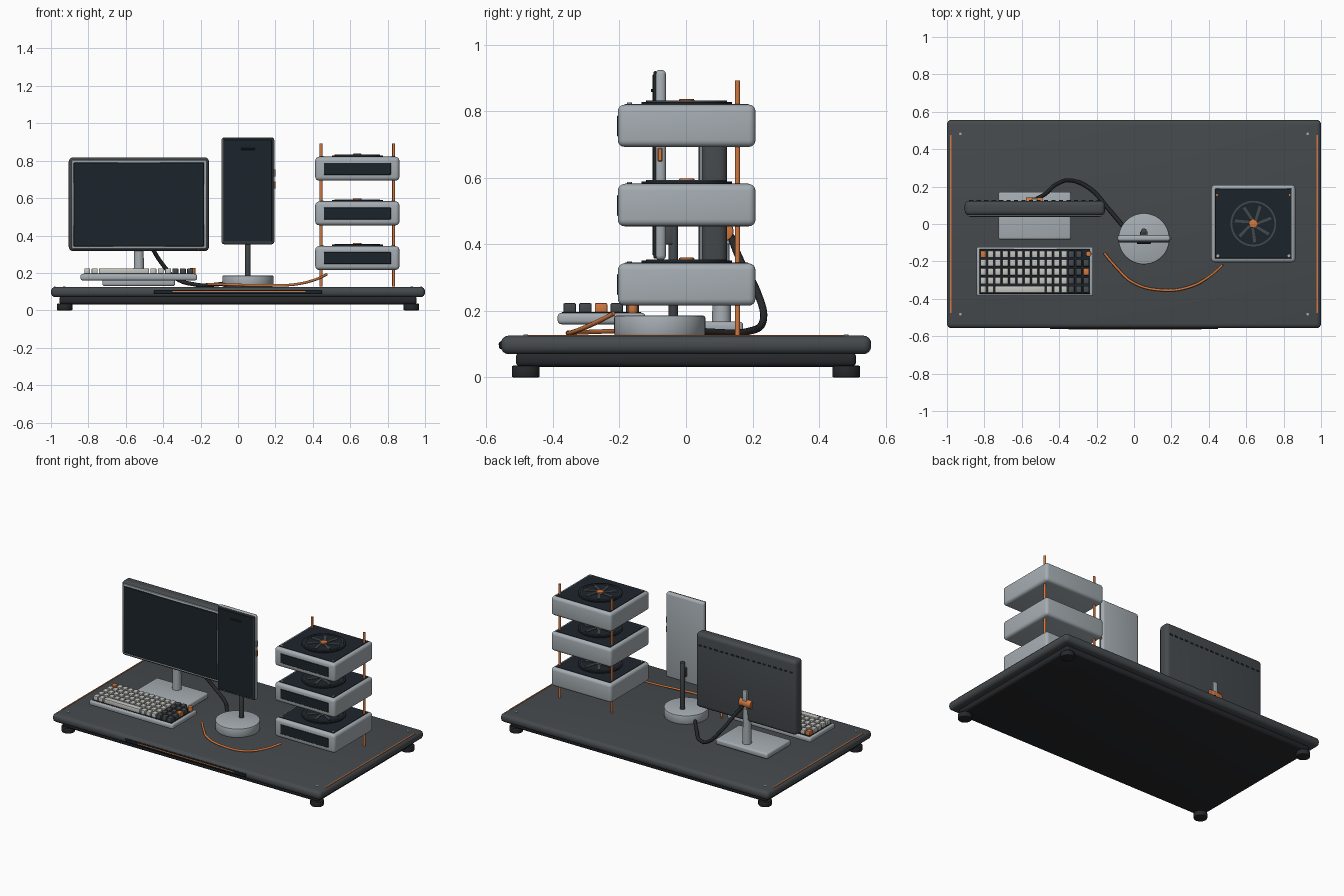
import bpy, bmesh
from math import radians, sin, cos, pi
from mathutils import Matrix, Vector

if "Cube" in bpy.data.objects:
    bpy.data.objects.remove(bpy.data.objects["Cube"])


def material(name, r, g, b):
    m = bpy.data.materials.new(name)
    m.diffuse_color = (r, g, b, 1)
    m.use_nodes = True
    m.node_tree.nodes["Principled BSDF"].inputs["Base Color"].default_value = m.diffuse_color
    return m


LIGHT = material("light_metal", .38, .42, .45)
DARK = material("charcoal", .06, .068, .074)
BLACK = material("glass_black", .012, .018, .024)
RUBBER = material("rubber", .02, .021, .024)
ORANGE = material("orange", .65, .19, .05)
CREAM = material("cream", .55, .56, .52)


def finish(name, bm, mat):
    me = bpy.data.meshes.new(name)
    bm.to_mesh(me)
    bm.free()
    for p in me.polygons:
        p.use_smooth = True
    me.set_sharp_from_angle(angle=radians(35))
    me.materials.append(mat)
    ob = bpy.data.objects.new(name, me)
    bpy.context.collection.objects.link(ob)
    return ob


def box(name, x, y, z, mat, bevel=0.0, seg=3):
    """Box from (min, max) ranges with rounded edges."""
    bm = bmesh.new()
    bmesh.ops.create_cube(bm, size=1)
    for v in bm.verts:
        v.co = Vector([r[0] if c < 0 else r[1] for r, c in zip((x, y, z), v.co)])
    if bevel:
        bmesh.ops.bevel(bm, geom=bm.edges[:], offset=bevel, segments=seg, profile=.5, affect='EDGES')
    return finish(name, bm, mat)


def cyl(name, centre, r, h, mat, r2=None, axis='Z', bevel=0.0, n=32):
    """Cylinder or cone about its centre, optional rim bevel."""
    bm = bmesh.new()
    bmesh.ops.create_cone(bm, cap_ends=True, segments=n, radius1=r, radius2=r if r2 is None else r2, depth=h)
    if bevel:
        rims = [e for e in bm.edges if abs(e.verts[0].co.z - e.verts[1].co.z) < 1e-5]
        bmesh.ops.bevel(bm, geom=rims, offset=bevel, segments=2, profile=.5, affect='EDGES')
    rot = {'Z': Matrix(), 'X': Matrix.Rotation(pi / 2, 4, 'Y'), 'Y': Matrix.Rotation(pi / 2, 4, 'X')}[axis]
    bm.transform(Matrix.Translation(centre) @ rot)
    return finish(name, bm, mat)


def ring(name, centre, r_in, r_out, h, mat, n=40):
    """Flat ring with rectangular section."""
    bm = bmesh.new()
    prof = [(r_in, 0), (r_out, 0), (r_out, h), (r_in, h)]
    loops = [[bm.verts.new((centre[0] + r * cos(2 * pi * i / n), centre[1] + r * sin(2 * pi * i / n), centre[2] + z))
              for r, z in prof] for i in range(n)]
    for i in range(n):
        a, b = loops[i], loops[(i + 1) % n]
        for j in range(4):
            k = (j + 1) % 4
            bm.faces.new((a[j], b[j], b[k], a[k]))
    bmesh.ops.recalc_face_normals(bm, faces=bm.faces[:])
    return finish(name, bm, mat)


def cable(name, pts, r, mat):
    cu = bpy.data.curves.new(name, 'CURVE')
    cu.dimensions = '3D'
    cu.bevel_depth, cu.bevel_resolution, cu.resolution_u = r, 3, 8
    cu.use_fill_caps = True
    sp = cu.splines.new('BEZIER')
    sp.bezier_points.add(len(pts) - 1)
    for bp, p in zip(sp.bezier_points, pts):
        bp.co = p
        bp.handle_left_type = bp.handle_right_type = 'AUTO'
    cu.materials.append(mat)
    ob = bpy.data.objects.new(name, cu)
    bpy.context.collection.objects.link(ob)


# Desk platform
box("desk_top", (-1, 1), (-.557, .557), (.07, .126), DARK, .024, 4)
box("desk_underplate", (-.955, .955), (-.512, .512), (.032, .075), RUBBER, .015)
box("front_slot", (-.45, .45), (-.562, -.54), (.086, .108), BLACK, .003, 1)
box("front_light_strip", (-.35, .36), (-.564, -.55), (.097, .102), ORANGE)
for sx in (-1, 1):
    box("edge_strip", (sx * .981 - .004, sx * .981 + .004), (-.475, .475), (.115, .128), ORANGE)
    for sy in (-1, 1):
        cyl("desk_foot", (sx * .927, sy * .482, .018), .042, .036, RUBBER, bevel=.005)
        cyl("desk_screw", (sx * .928, sy * .482, .126), .007, .005, LIGHT, n=12)

# Wide monitor
box("monitor_body", (-.905, -.155), (.046, .124), (.316, .818), DARK, .024, 4)
box("monitor_bezel", (-.89, -.17), (.041, .06), (.329, .804), LIGHT, .006, 2)
box("monitor_screen", (-.879, -.181), (.038, .05), (.342, .791), BLACK, .003, 1)
cyl("monitor_power_light", (-.21, .045, .324), .004, .006, ORANGE, axis='Y', n=10)
for i in range(18):
    x = -.87 + i * .04
    box("monitor_vent", (x - .011, x + .011), (.12, .127), (.733, .743), BLACK)

# Monitor stand
box("monitor_stand_base", (-.725, -.337), (-.083, .172), (.13, .168), LIGHT, .011)
cyl("monitor_stand_post", (-.53, .107, .305), .029, .29, LIGHT, r2=.022)
box("monitor_stand_bracket", (-.548, -.512), (.105, .136), (.4, .53), LIGHT, .006, 2)
cyl("monitor_hinge", (-.533, .112, .44), .031, .09, ORANGE, axis='X', bevel=.005)
cable("monitor_cable", [(-.52, .135, .425), (-.475, .16, .36), (-.41, .215, .255), (-.33, .232, .17), (-.23, .185, .138),
                        (-.14, .085, .136), (-.06, -.01, .145)], .011, RUBBER)

# Keyboard
box("keyboard_case", (-.842, -.218), (-.386, -.122), (.16, .194), LIGHT, .011)
box("keyboard_plate", (-.826, -.234), (-.374, -.134), (.185, .197), BLACK, .002, 1)
PITCH, ROW = .0393, .0473
for r in range(5):
    y = -.35 + r * ROW
    for c in range(15):
        x = -.806 + c * PITCH
        if r == 0 and 2 <= c <= 8 and c != 2:
            continue
        if r == 4 and c == 14:
            continue
        mat = DARK if c >= 12 else CREAM
        if (r, c) in ((4, 0), (2, 14)):
            mat = ORANGE
        x1 = x + 6 * PITCH + .016 if (r, c) == (0, 2) else x + .016
        box("space_bar" if (r, c) == (0, 2) else "keycap", (x - .016, x1), (y - .019, y + .019), (.192, .224), mat, .005, 2)
cyl("keyboard_dial", (-.243, -.16, .21), .015, .034, ORANGE, bevel=.003, n=20)

# Upright display panel
PX = .053
box("panel_body", (PX - .141, PX + .141), (-.094, -.06), (.353, .925), LIGHT, .014)
box("panel_frame", (PX - .137, PX + .137), (-.098, -.088), (.358, .921), DARK, .003, 1)
box("panel_screen", (PX - .129, PX + .129), (-.1, -.09), (.367, .912), BLACK, .002, 1)
box("panel_speaker", (PX - .038, PX + .038), (-.106, -.098), (.858, .868), BLACK, .002, 1)
box("panel_button", (.19, .201), (-.086, -.07), (.715, .755), LIGHT, .003, 1)
box("panel_accent_button", (.19, .201), (-.086, -.07), (.65, .69), ORANGE, .003, 1)
cyl("panel_post", (PX, -.038, .34), .0145, .32, DARK, bevel=.003, n=24)
box("panel_post_mount", (PX - .02, PX + .02), (-.065, -.04), (.4, .46), DARK, .004, 2)
cyl("panel_base", (PX, -.079, .156), .137, .06, LIGHT, bevel=.006, n=48)

# Module tower: three fan boxes on two rods
CX, CY = .638, .002
for i in range(3):
    z0 = .216 + i * .2387
    z1 = z0 + .127
    box("module_case", (CX - .225, CX + .225), (CY - .207, CY + .207), (z0, z1), LIGHT, .02, 4)
    box("module_top_plate", (CX - .206, CX + .206), (CY - .188, CY + .188), (z1 - .01, z1 + .002), BLACK, .003, 1)
    box("module_front_window", (CX - .18, CX + .18), (CY - .209, CY - .19), (z0 + .03, z0 + .096), BLACK, .003, 1)
    cyl("fan_bed", (CX, CY, z1 + .004), .136, .008, BLACK, n=48)
    ring("fan_ring", (CX, CY, z1 + .004), .113, .122, .008, DARK)
    cyl("fan_hub", (CX, CY, z1 + .01), .023, .014, ORANGE, bevel=.003, n=24)
    # Seven swept blades in one mesh
    bm = bmesh.new()
    for k in range(7):
        a = 2 * pi * k / 7
        pts = [(.022, a - .25), (.1, a + .22), (.1, a + .38), (.022, a + .35)]
        f = bm.faces.new([bm.verts.new((CX + r * cos(t), CY + r * sin(t), z1 + .0085)) for r, t in pts])
        top = bmesh.ops.extrude_face_region(bm, geom=[f])
        for v in (g for g in top["geom"] if isinstance(g, bmesh.types.BMVert)):
            v.co.z += .003
    bmesh.ops.recalc_face_normals(bm, faces=bm.faces[:])
    finish("fan_blades", bm, DARK)
    for sx in (-1, 1):
        cyl("module_screw", (CX + sx * .19, CY - .172, z1 + .003), .008, .006, LIGHT, n=12)
for sx in (-1, 1):
    cyl("tower_rod", (CX + sx * .194, .155, .51), .0075, .765, ORANGE, n=16)

# Orange link cable
cable("link_cable", [(-.16, -.155, .14), (-.1, -.225, .139), (-.01, -.31, .136), (.14, -.353, .134), (.3, -.335, .138),
                     (.41, -.275, .163), (.475, -.218, .192)], .007, ORANGE)
